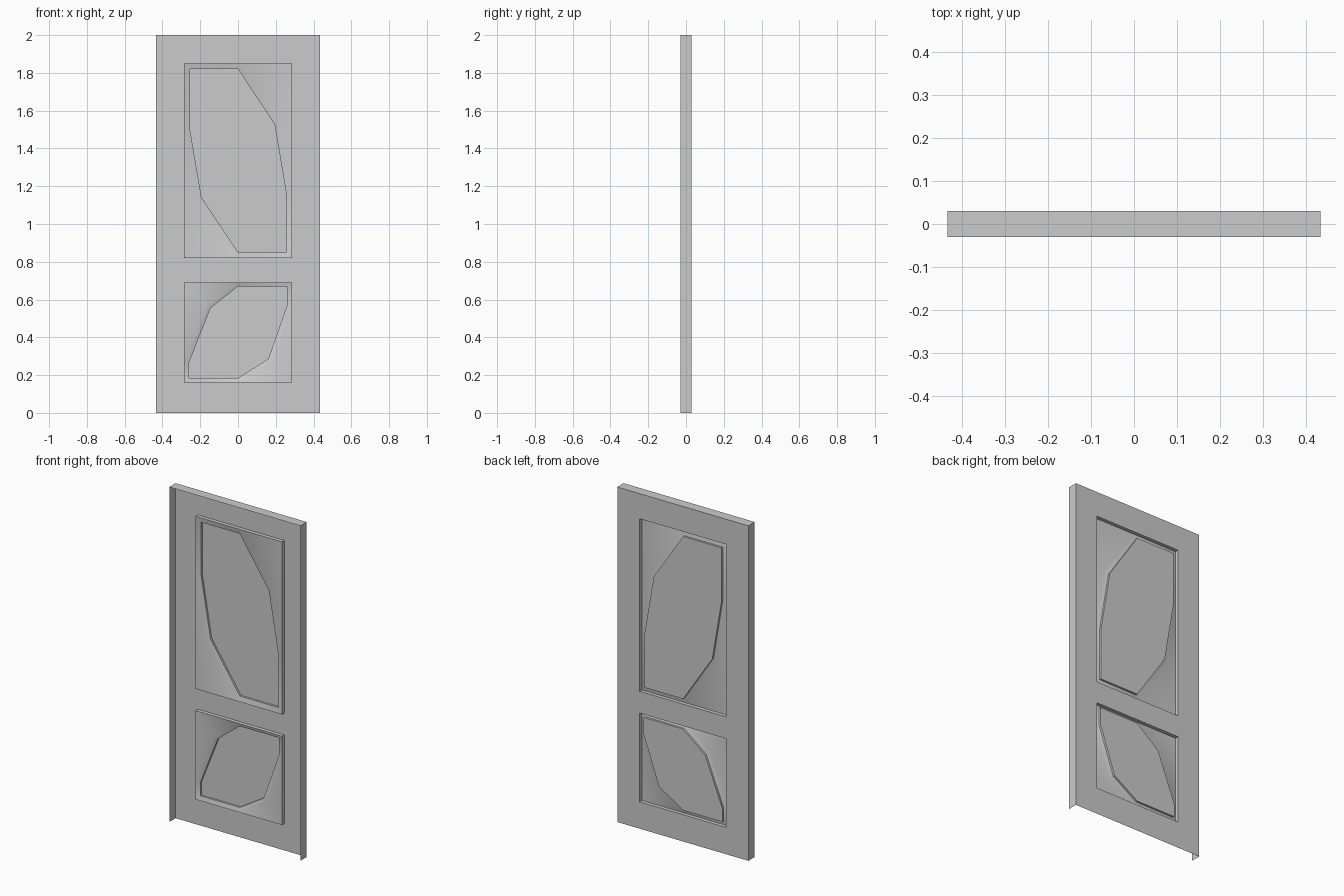
import bpy, bmesh

if "Cube" in bpy.data.objects:
    bpy.data.objects.remove(bpy.data.objects["Cube"])

W, H, T = 0.433, 2.0, 0.03          # half width, height, half thickness
RX = 0.285                          # half width of panel recess
RECESS, LIP, FIELD = 0.008, 0.016, 0.028   # y depths of the panel profile


def finish(name, bm):
    bmesh.ops.remove_doubles(bm, verts=bm.verts, dist=1e-5)
    bmesh.ops.recalc_face_normals(bm, faces=bm.faces)
    if sum(f.normal.y * f.calc_area() for f in bm.faces) < 0:
        bmesh.ops.reverse_faces(bm, faces=bm.faces)
    me = bpy.data.meshes.new(name)
    bm.to_mesh(me)
    bm.free()
    ob = bpy.data.objects.new(name, me)
    bpy.context.collection.objects.link(ob)
    bpy.ops.object.select_all(action='DESELECT')
    ob.select_set(True)
    bpy.context.view_layer.objects.active = ob
    bpy.ops.object.shade_smooth_by_angle()


# Door frame: open-fronted shell, stiles and rails around two openings
xs = [-W, -RX, RX, W]
zs = [0, 0.16, 0.69, 0.82, 1.85, H]
bm = bmesh.new()
grid = [[bm.verts.new((x, T, z)) for z in zs] for x in xs]
for i in range(3):
    for j in range(5):
        if not (i == 1 and j in (1, 3)):
            bm.faces.new((grid[i][j], grid[i][j + 1], grid[i + 1][j + 1], grid[i + 1][j]))


def is_outer(e):
    mid = (e.verts[0].co + e.verts[1].co) / 2
    return abs(mid.x) > W - 0.01 or mid.z > H - 0.01


edges = [e for e in bm.edges if e.is_boundary]
bottom = [e for e in edges if all(v.co.z < 0.001 for v in e.verts)]
outer = [e for e in edges if is_outer(e)]
inner = [e for e in edges if e not in outer and e not in bottom]
# Side and top walls run to the front, opening walls only to the recess
for group, y in ((outer, -T), (inner, RECESS)):
    res = bmesh.ops.extrude_edge_only(bm, edges=group)
    for v in res['geom']:
        if isinstance(v, bmesh.types.BMVert):
            v.co.y = y
finish("door_frame", bm)


# Panel: recessed corners, sloped bevel, small step, raised eight-sided field
def panel(name, pts, z0, z1):
    bm = bmesh.new()
    top, bot = max(p[1] for p in pts), min(p[1] for p in pts)
    mid = (z0 + z1) / 2
    rim, mids = [], []
    for k, (x, z) in enumerate(pts):
        if z in (top, bot):
            rim.append((x if x == 0 else (RX if x > 0 else -RX), z1 if z == top else z0))
        elif abs(x) > 0.22:
            rim.append((RX if x > 0 else -RX, z))
        else:
            rim.append((x * 1.15, z + (0.015 if z > mid else -0.015)))
            mids.append(k)

    def ring(loop, y):
        return [bm.verts.new((x, y, z)) for x, z in loop]
    rings = [ring(rim, RECESS), ring(pts, LIP), ring(pts, FIELD)]
    n = len(pts)
    for a, b in zip(rings, rings[1:]):
        for k in range(n):
            m = (k + 1) % n
            bm.faces.new((a[k], a[m], b[m], b[k]))
    bm.faces.new(rings[2])
    # Two flat triangles fill each cut-off corner
    for k in mids:
        p, c, q = rings[0][k - 1], rings[0][k], rings[0][(k + 1) % n]
        x = max(p.co.x, q.co.x, key=abs)
        z = z1 if max(p.co.z, q.co.z) > z1 - 0.001 else z0
        corner = bm.verts.new((x, RECESS, z))
        bm.faces.new((p, c, corner))
        bm.faces.new((c, q, corner))
    finish(name, bm)


panel("upper_panel", [(0, 1.82), (0.193, 1.53), (0.255, 1.165), (0.255, 0.85),
                      (0, 0.85), (-0.193, 1.14), (-0.255, 1.505), (-0.255, 1.82)], 0.82, 1.85)
panel("lower_panel", [(0, 0.67), (0.26, 0.67), (0.26, 0.57), (0.16, 0.285),
                      (0, 0.185), (-0.26, 0.185), (-0.26, 0.265), (-0.145, 0.555)], 0.16, 0.69)
